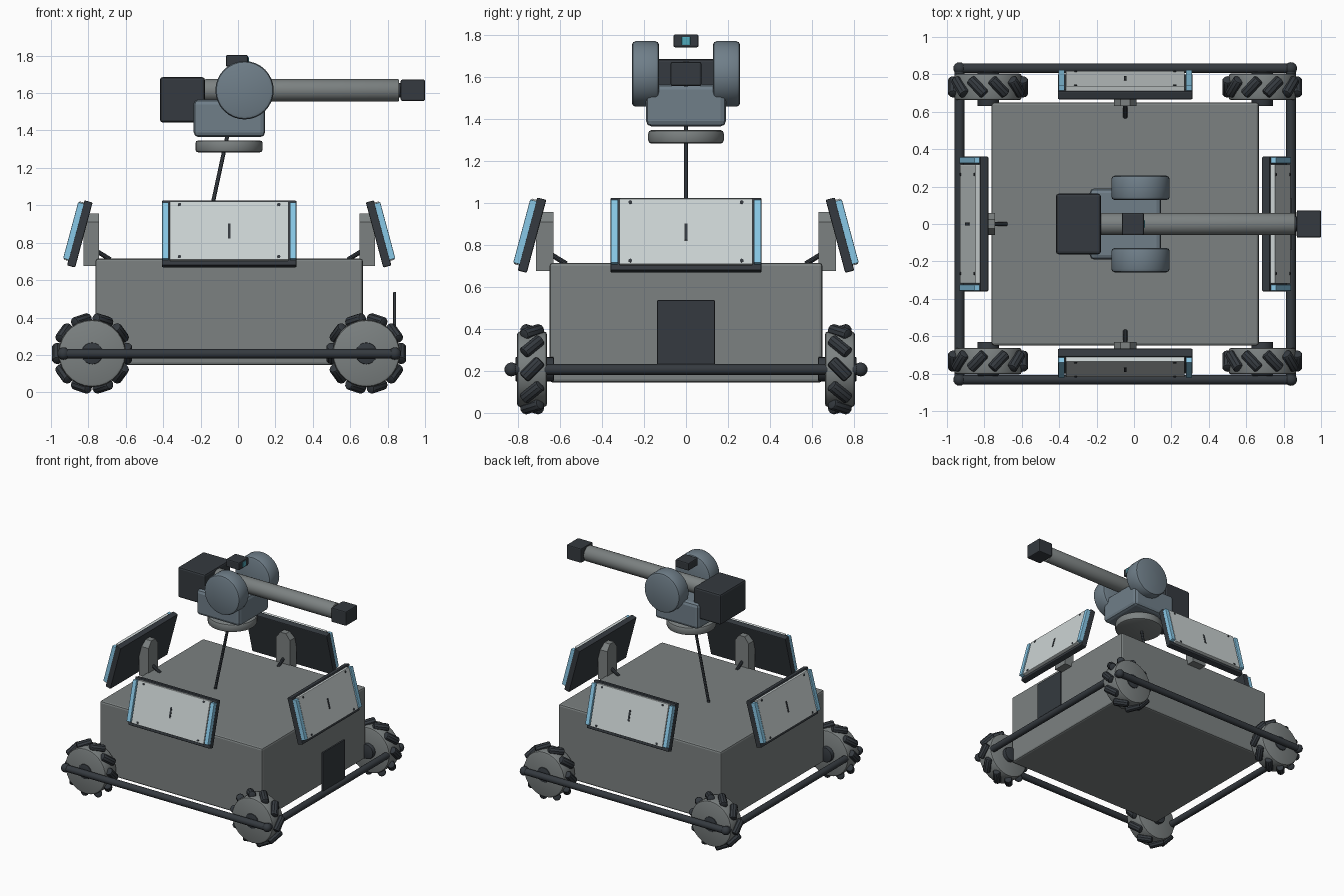
import bpy, bmesh, math
from mathutils import Matrix, Vector

if "Cube" in bpy.data.objects:
    bpy.data.objects.remove(bpy.data.objects["Cube"])

def material(name, r, g, b):
    m = bpy.data.materials.new(name)
    m.diffuse_color = (r, g, b, 1)
    m.use_nodes = True
    m.node_tree.nodes["Principled BSDF"].inputs["Base Color"].default_value = m.diffuse_color
    return m

GREY = material("grey", 0.2, 0.22, 0.22)
DARK = material("dark", 0.035, 0.042, 0.05)
STEEL = material("steel_blue", 0.16, 0.21, 0.25)
PALE = material("pale", 0.6, 0.65, 0.65)
BLUE = material("light_blue", 0.25, 0.58, 0.8)
LENS = material("lens_blue", 0.08, 0.4, 0.5)
T = Matrix.Translation
R = Matrix.Rotation

def finish(name, bm, mat, bevel, segments=2, smooth=False):
    if bevel:
        sharp = [e for e in bm.edges if e.calc_face_angle(0) > math.radians(50)]
        bmesh.ops.bevel(bm, geom=sharp, offset=bevel, segments=segments,
                        profile=0.5, affect='EDGES')
    bmesh.ops.recalc_face_normals(bm, faces=bm.faces)
    me = bpy.data.meshes.new(name)
    bm.to_mesh(me)
    bm.free()
    me.materials.append(mat)
    ob = bpy.data.objects.new(name, me)
    bpy.context.collection.objects.link(ob)
    if smooth:
        bpy.ops.object.select_all(action='DESELECT')
        ob.select_set(True)
        bpy.context.view_layer.objects.active = ob
        bpy.ops.object.shade_smooth_by_angle(angle=math.radians(30))
    return ob

def box(name, lo, hi, mat, bevel=0.0, frame=Matrix()):
    lo, hi = Vector(lo), Vector(hi)
    bm = bmesh.new()
    bmesh.ops.create_cube(bm, size=1)
    bmesh.ops.scale(bm, vec=hi - lo, verts=bm.verts)
    bmesh.ops.translate(bm, vec=(lo + hi) / 2, verts=bm.verts)
    ob = finish(name, bm, mat, bevel)
    ob.data.transform(frame)
    return ob

def rod(name, a, b, r, mat, bevel=0.0, sides=24, frame=Matrix(), smooth=True):
    a, b = Vector(a), Vector(b)
    bm = bmesh.new()
    bmesh.ops.create_cone(bm, cap_ends=True, segments=sides, radius1=r, radius2=r,
                          depth=(b - a).length)
    ob = finish(name, bm, mat, bevel, smooth=smooth)
    turn = (b - a).to_track_quat('Z', 'Y').to_matrix().to_4x4()
    ob.data.transform(frame @ T((a + b) / 2) @ turn)
    return ob

def ball(name, c, r, mat):
    bm = bmesh.new()
    bmesh.ops.create_uvsphere(bm, u_segments=16, v_segments=10, radius=r, matrix=T(c))
    return finish(name, bm, mat, 0, smooth=True)

CX = -0.047          # chassis centre in x
HX, HY = 0.715, 0.65  # chassis half sizes

# chassis
box("chassis", (CX - HX, -HY, 0.145), (CX + HX, HY, 0.715), GREY, 0.014)

# roller wheels
WX, WZ = 0.733, 0.208
for sx in (-1, 1):
    for sy in (-1, 1):
        tag = ("rear_" if sx < 0 else "fore_") + ("near" if sy < 0 else "far")
        x = CX + sx * WX
        rod("wheel_" + tag, (x, sy * 0.662, WZ), (x, sy * 0.805, WZ), 0.18, GREY, 0.015, 28)
        rod("hub_" + tag, (x, sy * 0.63, WZ), (x, sy * 0.812, WZ), 0.058, DARK, 0.004, 20)
        for i in range(10):
            a = math.tau * i / 10
            c = Vector((x + 0.185 * math.cos(a), sy * 0.733, WZ + 0.185 * math.sin(a)))
            d = Vector((-math.sin(a), -sx * sy, math.cos(a))).normalized() * 0.058
            rod(f"roller_{tag}_{i}", c - d, c + d, 0.03, DARK, 0.012, 10)

# bumper frame with ball corners
BX, BY, BZ = 0.886, 0.832, 0.207
for s in (-1, 1):
    rod("bumper_long", (CX - BX, s * BY, BZ), (CX + BX, s * BY, BZ), 0.026, DARK, 0, 16)
    rod("bumper_cross", (CX + s * BX, -BY, BZ), (CX + s * BX, BY, BZ), 0.026, DARK, 0, 16)
    for t in (-1, 1):
        ball("bumper_corner", (CX + s * BX, t * BY, BZ), 0.033, DARK)

# upright marker plate above the right bumper
box("marker_plate", (0.83, -0.137, 0.225), (0.845, 0.137, 0.537), DARK, 0.003)

# four tilted armour panels with brackets
for i, half in enumerate((HY, HX, HY, HX)):
    base = T((CX, 0, 0)) @ R(math.pi / 2 * i, 4, 'Z')
    f = base @ T((0, -(half + 0.062), 0.841)) @ R(math.radians(-15), 4, 'X')
    n = f"_{i + 1}"
    box("armour_back" + n, (-0.36, -0.045, -0.18), (0.36, 0, 0.18), DARK, 0.006, f)
    box("armour_face" + n, (-0.318, -0.07, -0.155), (0.318, -0.04, 0.168), PALE, 0.004, f)
    box("armour_slot" + n, (-0.007, -0.073, -0.038), (0.007, -0.065, 0.045), DARK, 0, f)
    for s in (-1, 1):
        box("light_bar" + n, (s * 0.341 - 0.017, -0.075, -0.15),
            (s * 0.341 + 0.017, -0.04, 0.162), BLUE, 0.004, f)
        for z in (-0.138, 0.15):
            rod("screw" + n, (s * 0.265, -0.073, z), (s * 0.265, -0.065, z), 0.009, DARK, 0, 10, f)
    # bracket: slab with chamfered upper corners
    w, d0, d1 = 0.06, -(half + 0.065), -(half - 0.018)
    outline = [(-w, 0.675), (w, 0.675), (w, 0.91), (w - 0.035, 0.957), (0.035 - w, 0.957), (-w, 0.91)]
    bm = bmesh.new()
    face = bm.faces.new([bm.verts.new((px, d0, pz)) for px, pz in outline])
    ext = bmesh.ops.extrude_face_region(bm, geom=[face])
    bmesh.ops.translate(bm, vec=(0, d1 - d0, 0),
                        verts=[v for v in ext["geom"] if isinstance(v, bmesh.types.BMVert)])
    finish("bracket" + n, bm, GREY, 0).data.transform(base)
    rod("bracket_strut" + n, (0, -(half + 0.01), 0.765), (0, -(half - 0.08), 0.71),
        0.012, DARK, 0, 10, base)

# leaning mast and turntable
rod("mast", (-0.2, 0, 0.71), (-0.055, 0, 1.38), 0.0105, DARK, 0, 12)
rod("turntable", (-0.048, 0, 1.283), (-0.048, 0, 1.347), 0.18, GREY, 0.015, 32)

# turret yoke and side drums
box("turret_yoke", (-0.237, -0.19, 1.365), (0.145, 0.19, 1.565), STEEL, 0.025)
for s in (-1, 1):
    rod("turret_drum", (0.035, s * 0.128, 1.615), (0.035, s * 0.258, 1.615), 0.156, STEEL, 0.018, 32)

# launcher barrel, muzzle block, magazine
rod("barrel", (-0.18, 0, 1.615), (0.862, 0, 1.615), 0.06, GREY, 0.008, 24)
rod("muzzle_core", (0.85, 0, 1.615), (0.88, 0, 1.615), 0.04, DARK, 0, 16)
box("muzzle_block", (0.87, -0.073, 1.558), (1.0, 0.073, 1.672), DARK, 0.008)
box("magazine", (-0.417, -0.162, 1.443), (-0.177, 0.162, 1.685), DARK, 0.014)

# sight camera
box("camera", (-0.065, -0.06, 1.742), (0.053, 0.06, 1.803), DARK, 0.008)
box("camera_lens", (0.045, -0.021, 1.753), (0.058, 0.021, 1.792), LENS, 0.003)
